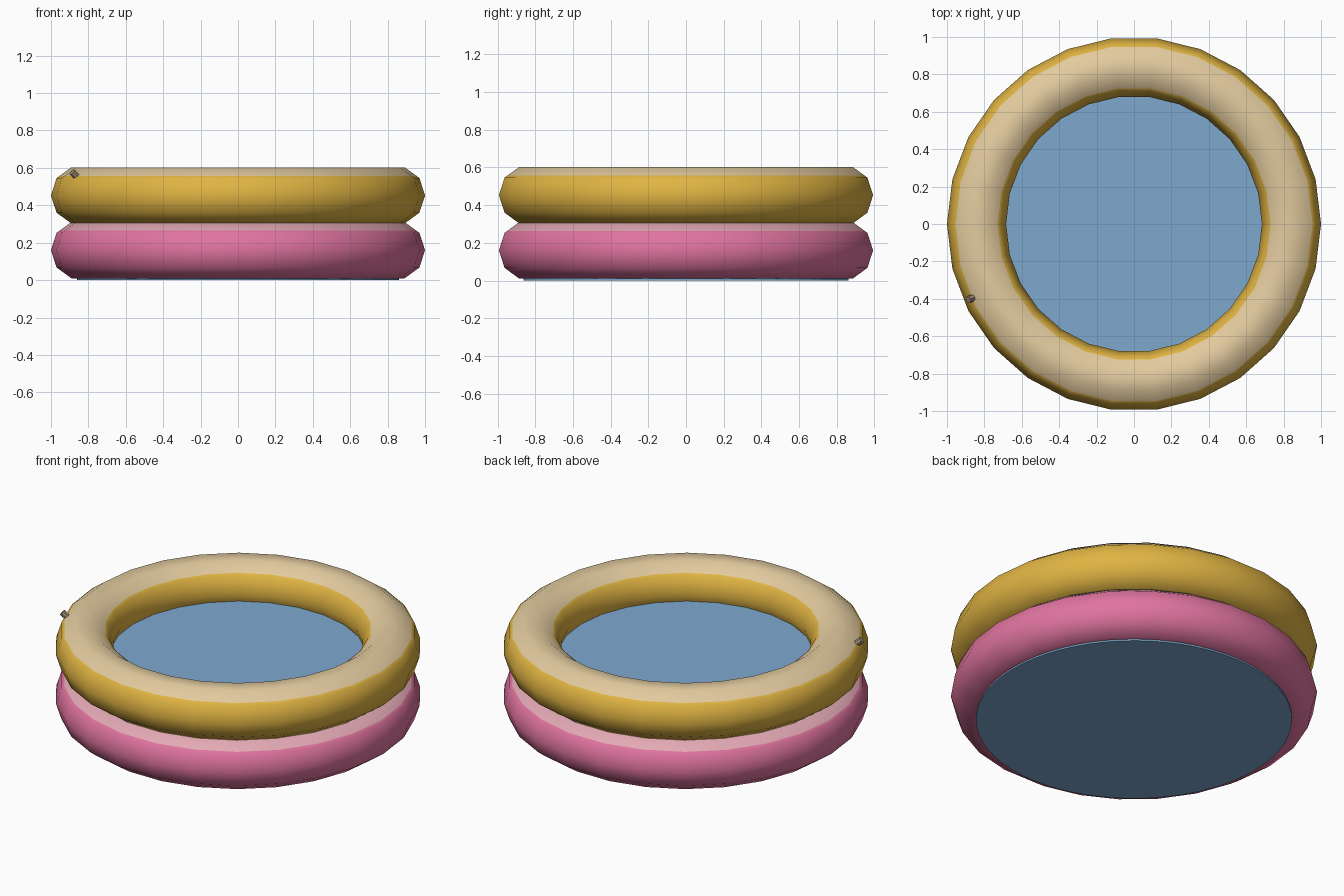
import bpy, bmesh, math
from mathutils import Vector

if "Cube" in bpy.data.objects:
    bpy.data.objects.remove(bpy.data.objects["Cube"])

def lin(h):
    out = []
    for i in (0, 2, 4):
        c = int(h[i:i + 2], 16) / 255
        out.append(c / 12.92 if c <= 0.04045 else ((c + 0.055) / 1.055) ** 2.4)
    return (*out, 1.0)

def material(name, h):
    m = bpy.data.materials.new(name)
    m.diffuse_color = lin(h)
    m.use_nodes = True
    m.node_tree.nodes["Principled BSDF"].inputs["Base Color"].default_value = m.diffuse_color
    return m

gold = material("gold", "E0B443")
beige = material("beige", "E2CA9E")
pink = material("pink", "E0749F")
pale_pink = material("pale pink", "E3A9B4")
blue = material("water blue", "7EA9CF")
taupe = material("taupe", "A8937C")

MAJOR, MINOR, SEGS = 0.842, 0.158, 26
STRIPE = 0.104   # height above the tube centre where the pale band begins

def finish(bm, name, mats):
    bmesh.ops.recalc_face_normals(bm, faces=bm.faces)
    me = bpy.data.meshes.new(name)
    bm.to_mesh(me)
    bm.free()
    for m in mats:
        me.materials.append(m)
    ob = bpy.data.objects.new(name, me)
    bpy.context.collection.objects.link(ob)
    return ob

def tube(name, z, mats):
    # ten-sided cross-section, cut where the pale band starts
    bm = bmesh.new()
    bmesh_profile = []
    for i in range(10):
        a = math.radians(36 * i)
        bmesh_profile.append((MINOR * math.cos(a), MINOR * math.sin(a)))
    p = bmesh_profile
    def cut(a, b):
        t = (STRIPE - a[1]) / (b[1] - a[1])
        return (a[0] + t * (b[0] - a[0]), STRIPE)
    prof = p[:2] + [cut(p[1], p[2])] + p[2:4] + [cut(p[3], p[4])] + p[4:]
    rings = []
    for s in range(SEGS):
        t = 2 * math.pi * s / SEGS
        rings.append([bm.verts.new(((MAJOR + r) * math.cos(t), (MAJOR + r) * math.sin(t), z + h))
                      for r, h in prof])
    n = len(prof)
    for s in range(SEGS):
        a, b = rings[s], rings[(s + 1) % SEGS]
        for i in range(n):
            j = (i + 1) % n
            f = bm.faces.new((a[i], b[i], b[j], a[j]))
            f.smooth = True
            f.material_index = int(min(prof[i][1], prof[j][1]) > STRIPE - 1e-4)
    return finish(bm, name, mats)

def disc(name, radius, z0, z1, mat, sides=64):
    bm = bmesh.new()
    bmesh.ops.create_cone(bm, cap_ends=True, segments=sides, radius1=radius,
                          radius2=radius, depth=z1 - z0)
    bmesh.ops.translate(bm, verts=bm.verts, vec=(0, 0, (z0 + z1) / 2))
    return finish(bm, name, [mat])

# inflated rings
tube("lower_ring", 0.160, [pink, pale_pink])
tube("upper_ring", 0.453, [gold, beige])

# pool floor and water surface
disc("pool_floor", 0.862, 0.0, 0.014, blue)
disc("water", 0.76, 0.39, 0.40, blue)

# air valve standing out of the upper ring
valve = disc("air_valve", 0.019, -0.02, 0.02, taupe, 8)
az, el = math.radians(204.6), math.radians(43)
out = Vector((math.cos(az) * math.cos(el), math.sin(az) * math.cos(el), math.sin(el)))
centre = Vector((MAJOR * math.cos(az), MAJOR * math.sin(az), 0.453))
valve.location = centre + out * 0.162
valve.rotation_euler = out.to_track_quat('Z', 'Y').to_euler()
